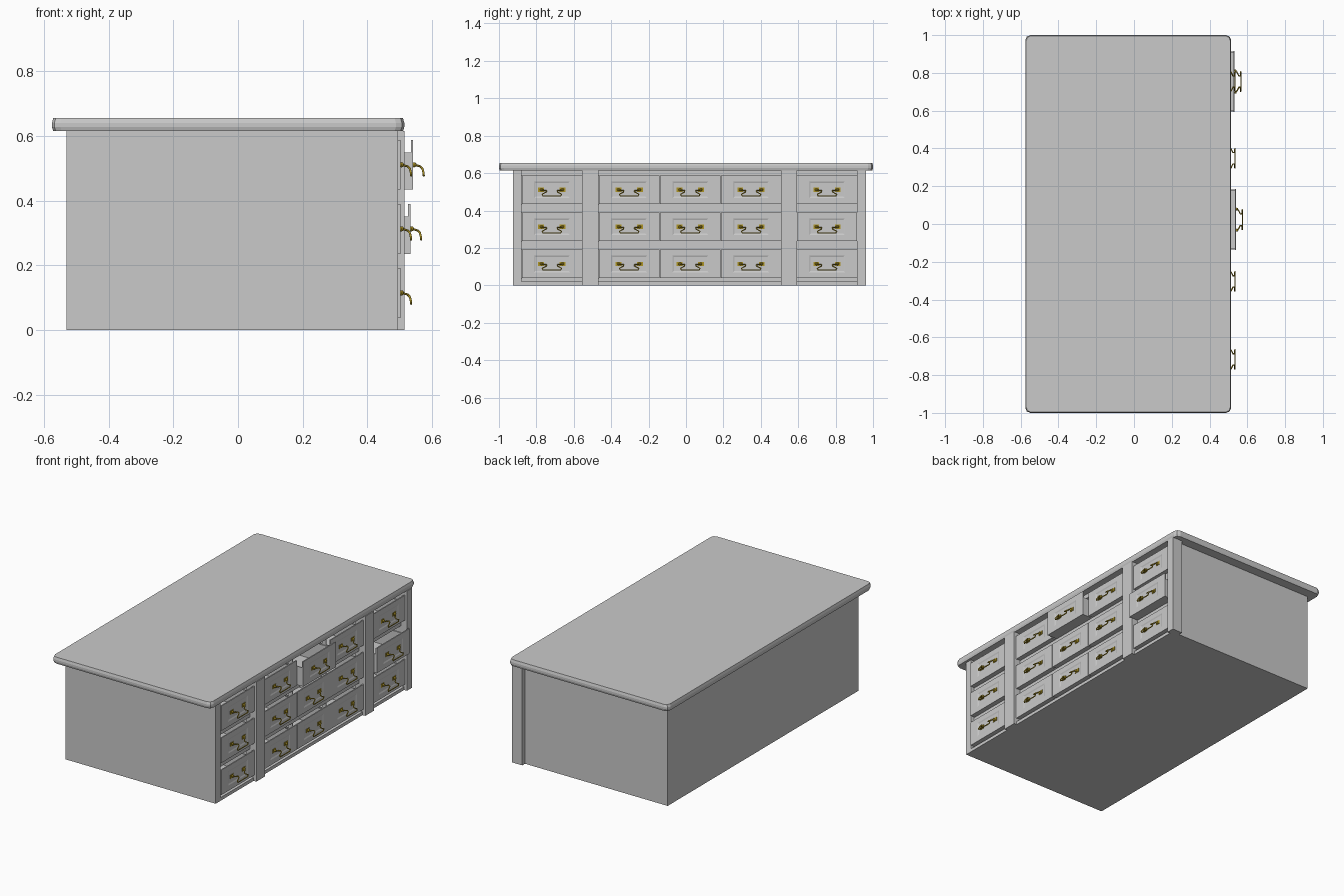
import bpy, bmesh
from mathutils import Vector

old = bpy.data.objects.get("Cube")
if old:
    bpy.data.objects.remove(old, do_unlink=True)


def material(name, color):
    m = bpy.data.materials.new(name)
    m.use_nodes = True
    m.diffuse_color = (*color, 1)
    m.node_tree.nodes["Principled BSDF"].inputs["Base Color"].default_value = (*color, 1)
    return m


GREY = material("light grey", (0.59, 0.59, 0.59))
GOLD = material("gold", (0.42, 0.3, 0.02))


def add_box(bm, x, y, z):
    """Add a box given (low, high) pairs per axis; return its vertices."""
    verts = bmesh.ops.create_cube(bm, size=1)["verts"]
    for v in verts:
        v.co = Vector([(a + b) / 2 + c * (b - a) for c, (a, b) in zip(v.co, (x, y, z))])
    return verts


def to_mesh(bm, name, mat):
    mesh = bpy.data.meshes.new(name)
    bm.to_mesh(mesh)
    bm.free()
    mesh.materials.append(mat)
    return mesh


def place(data, name, loc=(0, 0, 0)):
    ob = bpy.data.objects.new(name, data)
    ob.location = loc
    bpy.context.collection.objects.link(ob)


def box(name, x, y, z):
    bm = bmesh.new()
    add_box(bm, x, y, z)
    place(to_mesh(bm, name, GREY), name)


# Layout shared by the carcass and the drawers
HEIGHT, FACE, RIGHT, LEFT = 0.615, 0.495, -0.925, 0.936
FRAME = (0.445, 0.472)
ROWS = (0.115, 0.313, 0.511)
COLUMNS = (-0.717, -0.304, 0.023, 0.348, 0.754)
WIDTH, TALL = 0.322, 0.154

# Carcass panels
box("bottom_panel", (-0.53, FACE), (RIGHT, LEFT), (0, 0.02))
box("back_panel", (-0.53, -0.51), (RIGHT, LEFT), (0.02, HEIGHT))
box("right_side_panel", (-0.51, FACE), (RIGHT, -0.88), (0.02, HEIGHT))
box("left_side_panel", (-0.51, FACE), (0.916, LEFT), (0.02, HEIGHT))

# Recessed rails above, between and below the drawer rows
edges = [0.02] + [z + s * TALL / 2 for z in ROWS for s in (-1, 1)] + [HEIGHT]
for low, high in zip(edges[::2], edges[1::2]):
    box("rail", FRAME, (-0.88, 0.916), (low, high))

# Thin dividers behind the joints of the middle drawers
for y in (-0.14, 0.186):
    box("divider", FRAME, (y - 0.002, y + 0.002), (0.02, HEIGHT))

# Raised stiles
for y in ((-0.555, -0.469), (0.509, 0.594), (0.915, 0.963)):
    box("stile", (FRAME[0], 0.514), y, (0, HEIGHT))

# Top slab: clipped corners and a moulded edge built from stacked outlines
bm = bmesh.new()
add_box(bm, (-0.575, 0.514), (-1, 1), (0.615, 0.628))
upright = [e for e in bm.edges if abs(e.verts[0].co.z - e.verts[1].co.z) > 0.01]
bmesh.ops.bevel(bm, geom=upright, offset=0.026, segments=2, profile=0.5, affect='EDGES')
top = max(bm.faces, key=lambda f: f.calc_center_median().z)


def pull_in(verts, inset):
    for v in verts:
        v.co.x -= inset if v.co.x > 0 else -inset
        v.co.y -= inset if v.co.y > 0 else -inset


pull_in([v for v in bm.verts if v.co.z < 0.62], 0.004)
for rise, inset in ((0.012, 0), (0.015, 0.004)):
    new = bmesh.ops.extrude_face_region(bm, geom=[top])["geom"]
    bmesh.ops.delete(bm, geom=[top], context='FACES_ONLY')
    top = next(g for g in new if isinstance(g, bmesh.types.BMFace))
    for v in top.verts:
        v.co.z += rise
    pull_in(top.verts, inset)
bmesh.ops.recalc_face_normals(bm, faces=bm.faces)
place(to_mesh(bm, "top_slab", GREY), "top_slab")

# Drawer: open tray with a taller front that carries a sunken panel
bm = bmesh.new()
w, h, tray = WIDTH / 2, TALL / 2, 0.038
add_box(bm, (FACE, 0.502), (-w, w), (-h, h))
front = max(bm.faces, key=lambda f: f.calc_center_median().x)


def sink_panel(x, half_w, half_h):
    bmesh.ops.inset_region(bm, faces=[front], thickness=0.004)
    for v in front.verts:
        v.co = (x, half_w if v.co.y > 0 else -half_w, half_h if v.co.z > 0 else -half_h)


sink_panel(0.502, 0.096, 0.045)
sink_panel(0.499, 0.088, 0.037)
outer, inner = w - 0.002, w - 0.008
add_box(bm, (0, FACE), (-outer, outer), (-h, -h + 0.01))
add_box(bm, (0, 0.01), (-inner, inner), (-h + 0.01, tray))
for s in (-1, 1):
    add_box(bm, (0, FACE), sorted((s * inner, s * outer)), (-h + 0.01, tray))
drawer = to_mesh(bm, "drawer", GREY)

# Handle: two rosettes with knobs and a hanging bail
bm = bmesh.new()
for s in (-1, 1):
    add_box(bm, (0.498, 0.502), sorted((s * 0.042, s * 0.073)), (-0.011, 0.011))
    knob = bmesh.ops.create_uvsphere(bm, u_segments=8, v_segments=6, radius=0.008)
    bmesh.ops.translate(bm, verts=knob["verts"], vec=(0.505, s * 0.056, 0))
rosettes = to_mesh(bm, "handle_rosettes", GOLD)

half = [(0.5, 0.056, 0), (0.514, 0.05, -0.002), (0.524, 0.03, -0.005),
        (0.531, 0.03, -0.012), (0.534, 0.052, -0.024), (0.535, 0.047, -0.034)]
path = half + [(x, -y, z) for x, y, z in reversed(half)]
curve = bpy.data.curves.new("handle_bail", 'CURVE')
curve.dimensions = '3D'
curve.bevel_depth = 0.0035
curve.bevel_resolution = 1
curve.use_fill_caps = True
spline = curve.splines.new('POLY')
spline.points.add(len(path) - 1)
for p, co in zip(spline.points, path):
    p.co = (*co, 1)
curve.materials.append(GOLD)

# Place every drawer; two stand slightly open
pulled = {(2, 2): 0.039, (4, 1): 0.031}
for i, y in enumerate(COLUMNS):
    for j, z in enumerate(ROWS):
        x = pulled.get((i, j), 0)
        for data in (drawer, rosettes, curve):
            place(data, data.name, (x, y, z))
